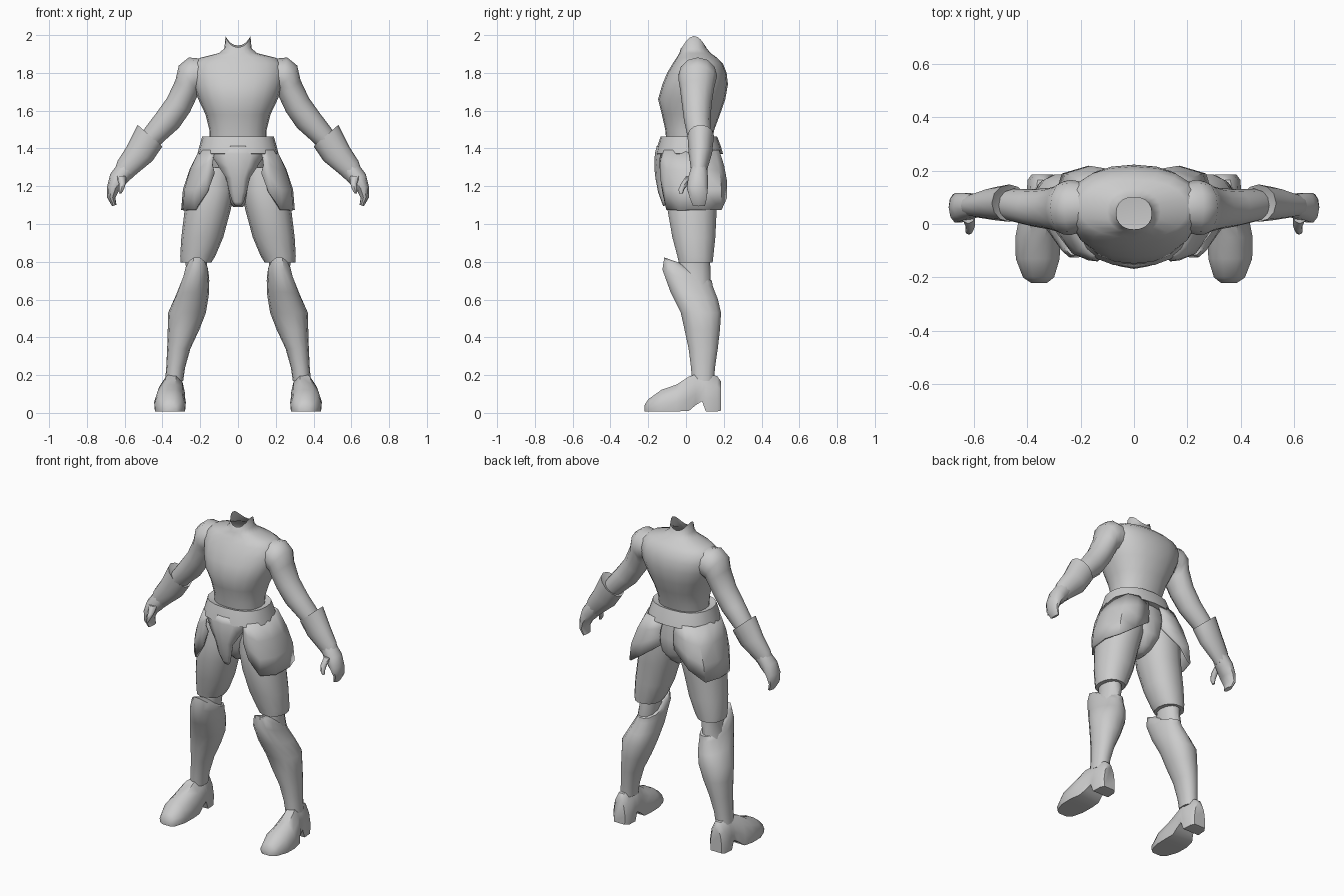
import bpy, bmesh, math
from mathutils import Vector

grey = bpy.data.materials.new("warm_grey")
grey.diffuse_color = (0.6, 0.6, 0.6, 1)


def finish(name, bm, mirror, thick=0, angle=45):
    bmesh.ops.recalc_face_normals(bm, faces=bm.faces)
    me = bpy.data.meshes.new(name)
    bm.to_mesh(me)
    bm.free()
    ob = bpy.data.objects.new(name, me)
    bpy.context.collection.objects.link(ob)
    me.materials.append(grey)
    bpy.ops.object.select_all(action='DESELECT')
    ob.select_set(True)
    bpy.context.view_layer.objects.active = ob
    bpy.ops.object.shade_smooth_by_angle(angle=math.radians(angle))
    if thick:
        m = ob.modifiers.new("thickness", 'SOLIDIFY')
        m.thickness = thick
        m.offset = 0
    if mirror:
        ob.modifiers.new("mirror", 'MIRROR').use_clip = False
    return ob


def skin(bm, rows, closed):
    """Bridge rows of points with quads."""
    vs = [[bm.verts.new(p) for p in r] for r in rows]
    n = len(vs[0])
    for a, b in zip(vs, vs[1:]):
        for i in range(n if closed else n - 1):
            j = (i + 1) % n
            bm.faces.new((a[i], a[j], b[j], b[i]))
    return vs


def loft(name, rings, n=12, mirror=True, power=1.0, caps=(True, True)):
    """Rings: x, y, z, half width, half depth [, roll degrees, tilt, curve]."""
    rows = []
    for r in rings:
        x, y, z, a, b, roll, tilt, curve = tuple(r) + (0,) * (8 - len(r))
        u = Vector((math.cos(math.radians(roll)), 0, math.sin(math.radians(roll))))
        w = Vector((-u.z, 0, u.x))
        row = []
        for i in range(n):
            t = 2 * math.pi * i / n
            c, s = math.cos(t), math.sin(t)
            c = math.copysign(abs(c) ** power, c)
            s = math.copysign(abs(s) ** power, s)
            row.append(Vector((x, y, z)) + u * a * c + Vector((0, b * s, 0))
                       + w * (tilt * s + curve * s * s))
        rows.append(row)
    bm = bmesh.new()
    vs = skin(bm, rows, True)
    for ring, cap in zip((vs[0], vs[-1]), caps):
        if cap:
            bm.faces.new(ring)
    return finish(name, bm, mirror)


def span(z, x0, x1, y0, y1, *extra):
    """Horizontal ring given by its extents."""
    return ((x0 + x1) / 2, (y0 + y1) / 2, z, (x1 - x0) / 2, (y1 - y0) / 2, *extra)


def wide(z, w, y0, y1, *extra):
    return span(z, -w, w, y0, y1, *extra)


# Torso with an open, dipped neck
loft("torso", [
    wide(1.40, .15, -.10, .13), wide(1.50, .152, -.11, .15),
    wide(1.58, .172, -.128, .18), wide(1.66, .21, -.148, .208),
    wide(1.74, .24, -.125, .222), wide(1.80, .25, -.10, .215),
    wide(1.85, .24, -.07, .195), wide(1.88, .20, -.05, .165),
    wide(1.905, .10, -.035, .13), wide(1.93, .072, -.028, .11),
    wide(1.995, .066, -.02, .10, 0, .005, -.055)],
    n=20, mirror=False, power=.88, caps=(True, False))

# Pelvis
loft("pelvis", [
    wide(1.40, .17, -.11, .16), wide(1.28, .16, -.09, .18),
    wide(1.18, .11, -.075, .175), wide(1.12, .06, -.05, .13),
    wide(1.09, .025, -.02, .09)], n=16, mirror=False)

# Belt, flaring downwards
loft("belt", [
    wide(1.45, .14, -.09, .12), wide(1.463, .19, -.135, .165),
    wide(1.41, .205, -.152, .185), wide(1.372, .215, -.16, .196),
    wide(1.365, .16, -.10, .14)], n=20, mirror=False, power=.85)

# Pointed front flap hanging from the belt
bm = bmesh.new()
flap = [(1.41, .14, -.145), (1.37, .14, -.155), (1.30, .095, -.158),
        (1.245, .058, -.152), (1.17, .042, -.138), (1.12, .026, -.12), (1.10, .012, -.112)]
skin(bm, [[(w * k, y + .35 * w * k * k, z) for k in (-1, -.5, 0, .5, 1)]
          for z, w, y in flap], False)
finish("front_flap", bm, False, .02)

# Hip panels wrapping from front to back: top x, y then hem x, y, z
bm = bmesh.new()
columns = [(.12, -.12, .125, -.12, 1.27), (.15, -.11, .16, -.12, 1.17),
           (.18, -.08, .225, -.10, 1.075), (.20, 0, .285, -.03, 1.072),
           (.20, .08, .295, .09, 1.075), (.17, .15, .265, .185, 1.075),
           (.11, .17, .17, .212, 1.14), (.04, .17, .05, .185, 1.23)]
rows = []
for k in (0, .33, .66, 1):
    bulge = 1 + .10 * math.sin(k * math.pi)
    rows.append([((a + (c - a) * k) * bulge, .04 + (b + (d - b) * k - .04) * bulge,
                  1.39 + (z - 1.39) * k) for a, b, c, d, z in columns])
skin(bm, rows, False)
finish("hip_panel", bm, True, .012)

# Legs
loft("thigh", [
    span(1.30, .02, .22, -.08, .17), span(1.18, .015, .265, -.10, .18),
    span(1.07, .04, .283, -.10, .165), span(.93, .078, .30, -.075, .158),
    span(.83, .12, .306, -.048, .147), span(.795, .142, .303, -.04, .143)],
    n=14, power=.9)
loft("knee", [
    span(.82, .165, .28, -.03, .125), span(.76, .165, .275, -.045, .13),
    span(.68, .175, .29, -.04, .13)])

# Tall boots with a raised knee guard
loft("boot_shaft", [
    span(.74, .175, .27, -.02, .10, 0, -.04, .01),
    span(.735, .155, .283, -.118, .14, 0, -.0625, .028),
    span(.70, .152, .295, -.128, .145, 0, -.045, .015),
    span(.62, .155, .33, -.085, .172, 0, -.02), span(.53, .17, .37, -.03, .188),
    span(.44, .205, .372, -.01, .182), span(.34, .252, .375, .012, .17),
    span(.24, .28, .38, .025, .155), span(.17, .29, .386, .03, .15)],
    n=14, power=.92)

# Shoe: sections from toe to heel as y, centre x, half width, bottom, top
bm = bmesh.new()
sections = [(-.22, .355, .03, .008, .04), (-.20, .357, .058, .008, .072),
            (-.13, .36, .082, .008, .122), (-.05, .36, .084, .008, .15),
            (.015, .355, .076, .01, .192), (.05, .345, .064, .04, .203),
            (.085, .342, .06, .062, .205), (.105, .342, .06, .008, .205),
            (.165, .342, .056, .008, .195), (.186, .342, .04, .012, .165)]
outline = [(-.95, 0), (.95, 0), (1, .35), (.8, .72), (.35, 1), (-.35, 1), (-.8, .72), (-1, .35)]
vs = skin(bm, [[(c + w * u, y, b + (t - b) * v) for u, v in outline]
               for y, c, w, b, t in sections], True)
bm.faces.new(vs[0])
bm.faces.new(vs[-1])
finish("shoe", bm, True)

# Arms
loft("upper_arm", [
    (.18, .065, 1.79, .085, .09, 85), (.235, .062, 1.785, .10, .103, 75),
    (.262, .06, 1.765, .09, .10, 55), (.275, .058, 1.715, .073, .09, 40),
    (.315, .057, 1.63, .071, .078, 31), (.375, .06, 1.545, .072, .07, 30),
    (.45, .07, 1.465, .06, .062, 36), (.49, .07, 1.41, .05, .05, 38)])
loft("forearm_cuff", [
    (.47, .075, 1.455, .05, .045, 41), (.466, .078, 1.468, .087, .07, 41),
    (.52, .076, 1.373, .078, .062, 30), (.59, .07, 1.297, .06, .045, 38),
    (.61, .068, 1.265, .05, .04, 36)])
loft("hand", [
    (.585, .07, 1.30, .052, .042, 38), (.633, .064, 1.24, .05, .055, 30),
    (.66, .06, 1.19, .034, .058, 15), (.671, .065, 1.14, .022, .048, 0),
    (.655, .068, 1.098, .012, .034, -20)], n=10)
loft("thumb", [
    (.62, .03, 1.255, .026, .028), (.612, -.004, 1.215, .018, .022),
    (.617, -.024, 1.185, .014, .016), (.624, -.026, 1.162, .007, .01)], n=8)
